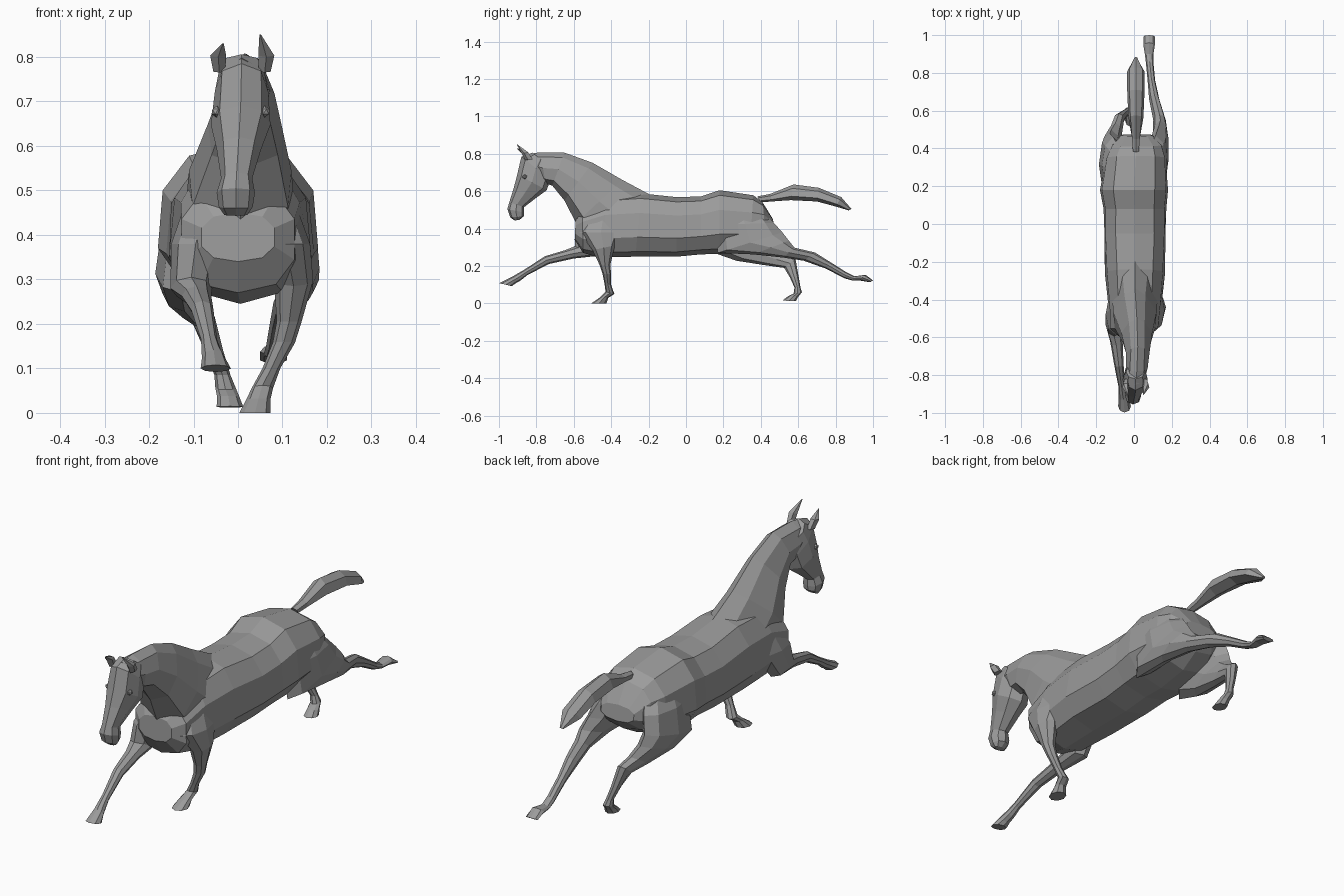
import bpy, bmesh
from math import sin, cos, pi, copysign

coat = bpy.data.materials.new("dark_grey_coat")
coat.diffuse_color = (.33, .33, .33, 1)


def loft(name, sections, sides=8, power=1.0):
    """Skin rings. Each section: (y, z) of one edge, (y, z) of the opposite edge,
    centre x, half width, and taper (positive = narrower at the first edge)."""
    bm = bmesh.new()
    rings = []
    for (ya, za), (yb, zb), x, w, k in sections:
        ring = []
        for i in range(sides):
            t = 2 * pi * i / sides
            c = copysign(abs(cos(t)) ** power, cos(t))
            s = copysign(abs(sin(t)) ** power, sin(t))
            ring.append(bm.verts.new((x + w * s * (1 - k * c),
                                      (ya + yb) / 2 + c * (ya - yb) / 2,
                                      (za + zb) / 2 + c * (za - zb) / 2)))
        rings.append(ring)
    for a, b in zip(rings, rings[1:]):
        for i in range(sides):
            j = (i + 1) % sides
            bm.faces.new((a[i], a[j], b[j], b[i]))
    bm.faces.new(rings[0])
    bm.faces.new(rings[-1])
    bmesh.ops.recalc_face_normals(bm, faces=bm.faces)
    mesh = bpy.data.meshes.new(name)
    bm.to_mesh(mesh)
    bm.free()
    mesh.materials.append(coat)
    obj = bpy.data.objects.new(name, mesh)
    bpy.context.collection.objects.link(obj)
    return obj


# Barrel, chest and rump
loft("torso", [
    ((-.59, .45), (-.595, .34), 0, .085, 0),
    ((-.555, .51), (-.55, .27), 0, .132, 0),
    ((-.42, .575), (-.46, .245), .005, .142, .05),
    ((-.24, .588), (-.27, .25), .005, .16, .1),
    ((-.05, .568), (-.05, .25), .005, .165, .05),
    ((.08, .572), (.08, .262), .005, .168, .08),
    ((.18, .605), (.18, .265), 0, .182, .08),
    ((.36, .578), (.34, .28), .01, .162, .04),
    ((.41, .54), (.43, .33), .015, .135, 0),
    ((.465, .45), (.475, .38), .015, .085, 0)], sides=10, power=.82)

# Neck, narrow along the crest
loft("neck", [
    ((-.19, .58), (-.48, .30), .005, .125, .3),
    ((-.34, .66), (-.588, .43), .005, .115, .45),
    ((-.50, .752), (-.65, .55), .015, .082, .4),
    ((-.65, .806), (-.715, .63), .02, .062, .25),
    ((-.78, .808), (-.75, .64), .015, .057, .1),
    ((-.85, .797), (-.80, .68), .008, .046, 0)])

# Head from poll to lips
loft("head", [
    ((-.82, .806), (-.74, .74), .008, .05, 0),
    ((-.88, .785), (-.725, .66), .008, .06, .0),
    ((-.902, .69), (-.745, .605), .006, .067, .05),
    ((-.92, .62), (-.80, .565), .002, .05, .05),
    ((-.945, .54), (-.865, .515), -.003, .035, 0),
    ((-.955, .505), (-.865, .485), -.005, .043, 0),
    ((-.94, .46), (-.868, .465), -.005, .038, 0),
    ((-.915, .443), (-.89, .447), -.005, .026, 0)], power=.9)

# Ears
for side, x, tip in (("left", .06, .05), ("right", -.042, -.034)):
    lift = .85 if x > 0 else .83
    loft(side + "_ear", [
        ((-.86, .765), (-.815, .77), x, .014, 0),
        ((-.878, .80), (-.84, .808), x * 1.06, .019, 0),
        ((-.905, lift), (-.901, lift), tip, .002, 0)], sides=5)

# Eyes
for side, x in (("left", .06), ("right", -.048)):
    bpy.ops.mesh.primitive_ico_sphere_add(subdivisions=1, radius=.013,
                                          location=(x, -.862, .677))
    bpy.context.object.name = side + "_eye"
    bpy.context.object.data.materials.append(coat)

# Tail
loft("tail", [
    ((.38, .572), (.40, .54), .01, .018, 0),
    ((.45, .585), (.46, .545), .01, .024, 0),
    ((.575, .636), (.56, .552), .01, .04, .3),
    ((.71, .618), (.70, .545), .01, .046, .3),
    ((.83, .568), (.80, .518), .01, .046, .3),
    ((.885, .505), (.87, .497), .01, .008, 0)], sides=6)

# Front leg reaching forward
loft("right_front_leg", [
    ((-.53, .49), (-.34, .53), -.065, .04, 0),
    ((-.59, .38), (-.36, .38), -.095, .055, 0),
    ((-.595, .305), (-.46, .255), -.105, .047, 0),
    ((-.645, .285), (-.60, .24), -.093, .033, 0),
    ((-.755, .252), (-.735, .21), -.08, .025, 0),
    ((-.865, .18), (-.85, .15), -.065, .018, 0),
    ((-.905, .157), (-.885, .122), -.06, .022, 0),
    ((-.93, .142), (-.915, .105), -.055, .026, 0),
    ((-.998, .108), (-.93, .092), -.05, .034, 0)])

# Front leg under the body
loft("left_front_leg", [
    ((-.53, .49), (-.34, .53), .075, .04, 0),
    ((-.57, .38), (-.34, .38), .107, .055, 0),
    ((-.50, .285), (-.38, .31), .125, .044, 0),
    ((-.462, .205), (-.405, .205), .115, .028, 0),
    ((-.447, .16), (-.40, .155), .103, .025, 0),
    ((-.435, .10), (-.40, .10), .075, .02, 0),
    ((-.43, .062), (-.383, .05), .055, .024, 0),
    ((-.46, .032), (-.415, .03), .046, .027, 0),
    ((-.507, .0), (-.425, .0), .038, .035, 0)])

# Hind leg tucked under the body
loft("right_hind_leg", [
    ((.18, .56), (.37, .545), -.06, .042, 0),
    ((.16, .42), (.46, .43), -.11, .06, 0),
    ((.15, .27), (.48, .355), -.128, .058, 0),
    ((.27, .228), (.50, .31), -.12, .05, 0),
    ((.43, .203), (.535, .268), -.098, .035, 0),
    ((.525, .19), (.585, .24), -.08, .028, 0),
    ((.555, .14), (.602, .145), -.055, .021, 0),
    ((.58, .085), (.612, .085), -.035, .018, 0),
    ((.575, .052), (.62, .06), -.028, .023, 0),
    ((.545, .038), (.60, .035), -.022, .025, 0),
    ((.515, .015), (.587, .012), -.018, .03, 0)])

# Hind leg stretched back
loft("left_hind_leg", [
    ((.18, .56), (.37, .545), .075, .042, 0),
    ((.16, .42), (.47, .43), .115, .06, 0),
    ((.17, .27), (.515, .38), .13, .053, 0),
    ((.36, .262), (.55, .335), .14, .042, 0),
    ((.52, .245), (.58, .298), .135, .033, 0),
    ((.63, .228), (.69, .272), .107, .027, 0),
    ((.75, .185), (.77, .222), .092, .02, 0),
    ((.845, .135), (.86, .165), .083, .02, 0),
    ((.89, .122), (.90, .145), .08, .022, 0),
    ((.93, .122), (.96, .153), .08, .03, 0),
    ((.985, .113), (1.0, .123), .08, .03, 0)])
